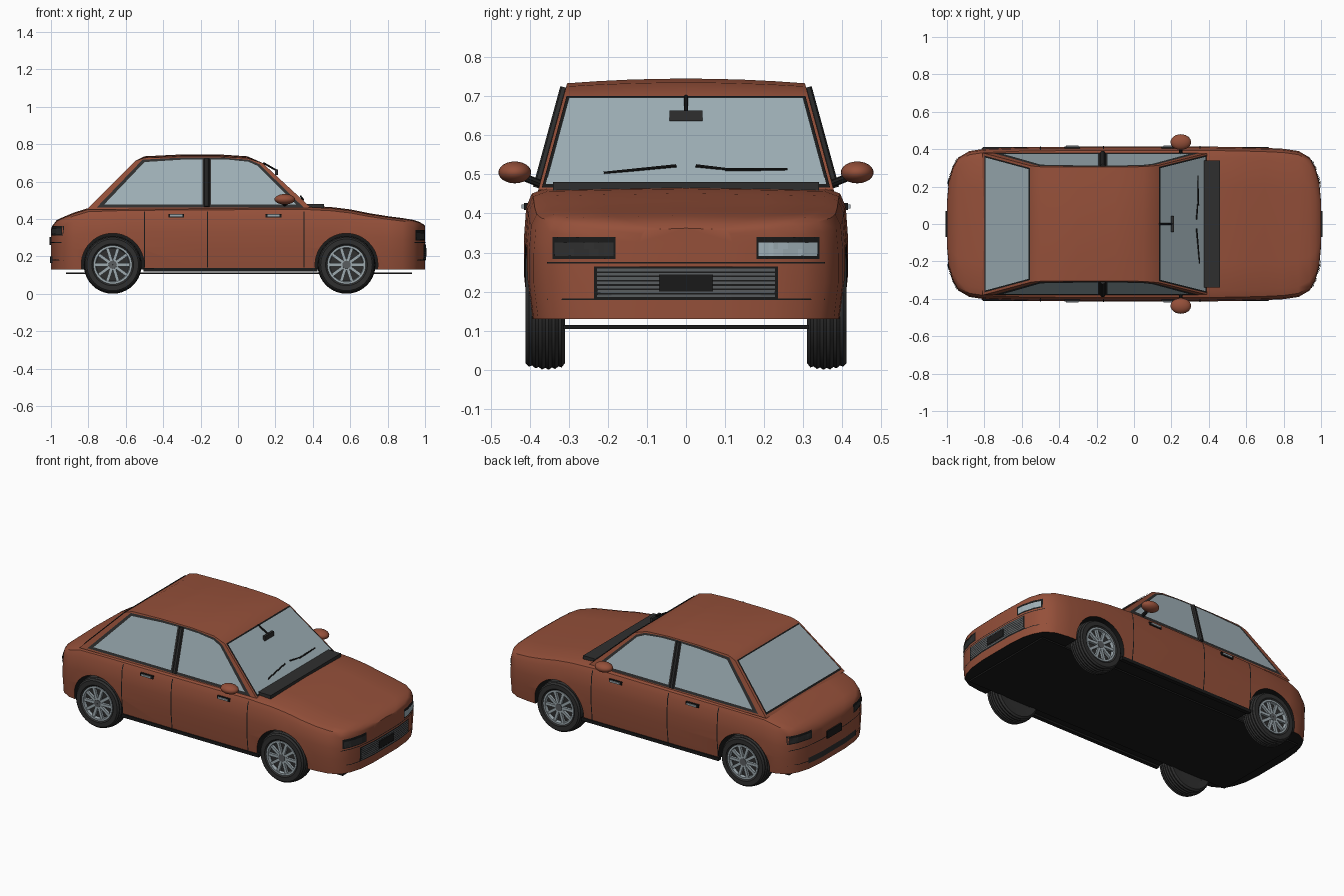
import bpy, bmesh, math
from mathutils import Vector

if "Cube" in bpy.data.objects:
    bpy.data.objects.remove(bpy.data.objects["Cube"])


def material(name, r, g, b):
    m = bpy.data.materials.new(name)
    m.use_nodes = True
    m.diffuse_color = (r, g, b, 1)
    m.node_tree.nodes["Principled BSDF"].inputs["Base Color"].default_value = (r, g, b, 1)
    return m


PAINT = material("rust paint", 0.30, 0.08, 0.042)
GLASS = material("pale glass", 0.35, 0.44, 0.48)
BLACK = material("black", 0.01, 0.01, 0.01)
RUBBER = material("dark rubber", 0.028, 0.028, 0.028)
ALLOY = material("alloy", 0.34, 0.40, 0.43)
GREY = material("grille grey", 0.10, 0.11, 0.115)


def make(name, verts, faces, *mats, outward=False, smooth=0):
    """Mesh object; open plates are turned to face away from the car's middle."""
    bm = bmesh.new()
    vs = [bm.verts.new(v) for v in verts]
    for f in faces:
        bm.faces.new([vs[i] for i in f])
    bm.normal_update()
    if outward:
        for f in bm.faces:
            if f.normal.dot(f.calc_center_median() - Vector((0, 0, 0.3))) < 0:
                f.normal_flip()
    else:
        bmesh.ops.recalc_face_normals(bm, faces=bm.faces)
    me = bpy.data.meshes.new(name)
    bm.to_mesh(me)
    bm.free()
    ob = bpy.data.objects.new(name, me)
    bpy.context.collection.objects.link(ob)
    for m in mats:
        me.materials.append(m)
    if smooth:
        shade(ob, smooth)
    return ob


def shade(ob, angle):
    bpy.ops.object.select_all(action='DESELECT')
    ob.select_set(True)
    bpy.context.view_layer.objects.active = ob
    bpy.ops.object.shade_smooth_by_angle(angle=math.radians(angle))


def grid_faces(rows, cols, wrap=False):
    last = cols if wrap else cols - 1
    return [(r * cols + c, r * cols + (c + 1) % cols,
             (r + 1) * cols + (c + 1) % cols, (r + 1) * cols + c)
            for r in range(rows - 1) for c in range(last)]


def box(name, centre, size, mat):
    c = Vector(centre)
    v = [c + Vector((x * size[0], y * size[1], z * size[2])) / 2
         for x in (-1, 1) for y in (-1, 1) for z in (-1, 1)]
    f = [(0, 1, 3, 2), (4, 6, 7, 5), (0, 4, 5, 1), (2, 3, 7, 6), (0, 2, 6, 4), (1, 5, 7, 3)]
    return make(name, v, f, mat)


def rod(name, a, b, r, mat):
    a, b = Vector(a), Vector(b)
    d = b - a
    bpy.ops.mesh.primitive_cylinder_add(vertices=8, radius=r, depth=d.length, location=(a + b) / 2)
    ob = bpy.context.object
    ob.name = name
    ob.rotation_euler = d.to_track_quat('Z', 'Y').to_euler()
    ob.data.materials.append(mat)
    return ob


def lerp(table, k):
    if k <= table[0][0]:
        return table[0][1:]
    for p, q in zip(table, table[1:]):
        if k <= q[0]:
            t = (k - p[0]) / (q[0] - p[0])
            return [u + (v - u) * t for u, v in zip(p[1:], q[1:])]
    return table[-1][1:]


# Lower body: stations (x, half width, top) and a shared section (height, width)
STATIONS = [(-1, .12, .345), (-.99, .23, .365), (-.97, .30, .39), (-.94, .355, .405),
            (-.88, .39, .43), (-.8, .402, .455), (-.6, .41, .462), (-.2, .415, .465),
            (.35, .415, .468), (.5, .412, .46), (.6, .41, .448), (.7, .407, .428),
            (.8, .402, .412), (.88, .39, .402), (.94, .355, .392), (.97, .30, .382),
            (.99, .23, .37), (1, .12, .36)]
SECTION = [(0, .97), (.35, 1), (.6, 1), (.85, .985), (.95, .95), (.99, .86), (1, .5), (1.01, 0)]
FLOOR = .13


def body_y(x, z):
    w, top = lerp(STATIONS, x)
    t = (z - FLOOR) / (top - FLOOR)
    return 0 if t > 1 else w * lerp(SECTION, t)[0]


def end_x(y, z, s):
    x = 1.0
    while x > .8 and body_y(s * x, z) < abs(y):
        x -= .002
    return s * x


half = SECTION + [(t, -f) for t, f in reversed(SECTION[:-1])]
verts = [(x, w * f, FLOOR + t * (top - FLOOR)) for x, w, top in STATIONS for t, f in half]
n, rows = len(half), len(STATIONS)
body = make("lower_body", verts, grid_faces(rows, n, True) +
            [tuple(range(n)), tuple(range((rows - 1) * n, rows * n))], PAINT, BLACK)
for f in body.data.polygons:
    f.material_index = int(f.normal.z < -.9)

# Wheel arches cut out of the body
WHEELS = [("front", .58), ("rear", -.67)]
SIDES = [("left", 1), ("right", -1)]
for end, wx in WHEELS:
    for side, s in SIDES:
        bpy.ops.mesh.primitive_cylinder_add(vertices=48, radius=.168, depth=.24,
                                            location=(wx, s * .39, .155), rotation=(math.pi / 2, 0, 0))
        cut = bpy.context.object
        cut.name = f"{end}_{side}_arch_cutter"
        cut.hide_render = True
        cut.data.materials.append(PAINT)
        cut.data.materials.append(BLACK)
        for f in cut.data.polygons:
            f.material_index = 1
        mod = body.modifiers.new("arch", 'BOOLEAN')
        mod.operation, mod.solver, mod.object = 'DIFFERENCE', 'EXACT', cut
        bpy.context.view_layer.objects.active = body
        bpy.ops.object.modifier_apply(modifier=mod.name)
        bpy.data.objects.remove(cut)
shade(body, 35)


# Cabin: side outline spread to a width that narrows with height
def cabin_y(z):
    return .378 - (z - .46) * .27


OUTLINE = [(-.81, .45, 0), (-.55, .71, 0), (-.5, .727, .008), (-.3, .733, .012),
           (-.1, .733, .012), (.05, .725, .01), (.13, .70, 0), (.39, .46, 0)]
across = [i / 4 for i in range(-4, 5)]
verts = [(x, u * cabin_y(z), z + c * (1 - u * u)) for x, z, c in OUTLINE for u in across]
m = len(across)
make("cabin", verts, grid_faces(len(OUTLINE), m) +
     [tuple(r * m + k for r in range(len(OUTLINE))) for k in (0, m - 1)], PAINT, smooth=25)


def side_plate(name, pts, s, lift, mat):
    make(name, [(x, s * (cabin_y(z) + lift), z) for x, z in pts], [tuple(range(len(pts)))],
         mat, outward=True)


def screen(name, a, b, inset, lift, mat):
    pts = [(x + math.copysign(lift, a[0] + .2), k * (cabin_y(z) - inset), z + lift)
           for (x, z), k in ((a, -1), (a, 1), (b, 1), (b, -1))]
    make(name, pts, [(0, 1, 2, 3)], mat, outward=True)


for side, s in SIDES:
    side_plate(f"{side}_window_frame", [(-.755, .462), (-.51, .717), (-.3, .728), (-.08, .728),
               (.06, .716), (.115, .692), (.35, .462)], s, .002, RUBBER)
    side_plate(f"{side}_rear_window", [(-.715, .478), (-.5, .704), (-.3, .717), (-.19, .719),
               (-.19, .478)], s, .005, GLASS)
    side_plate(f"{side}_front_window", [(-.145, .478), (-.145, .719), (-.05, .717), (.055, .706),
               (.105, .684), (.31, .478)], s, .005, GLASS)
    rod(f"{side}_pillar", (-.167, s * .378, .465), (-.167, s * .308, .722), .014, RUBBER)
screen("windshield_seal", (.132, .698), (.386, .464), .008, .002, BLACK)
screen("windshield", (.139, .692), (.378, .471), .016, .004, GLASS)
screen("rear_window_seal", (-.553, .707), (-.798, .462), .012, .002, BLACK)
screen("rear_window", (-.559, .701), (-.79, .47), .02, .004, GLASS)

# Cowl, wipers and inner mirror
box("cowl", (.415, 0, .466), (.09, .68, .03), RUBBER)
for i, (a, b) in enumerate([((.35, -.21, .503), (.335, -.025, .522)),
                            ((.335, .025, .522), (.345, .19, .502)),
                            ((.345, .10, .512), (.34, .26, .512))]):
    rod(f"wiper_{i}", a, b, .004, BLACK)
box("inner_mirror", (.206, 0, .65), (.014, .085, .028), RUBBER)
rod("inner_mirror_stem", (.135, 0, .70), (.205, 0, .66), .005, BLACK)

# Underside and sills
box("underbody_plate", (.005, 0, .11), (1.85, .63, .01), BLACK)


# Panels that follow the rounded nose and tail
def end_panel(name, y0, y1, z0, z1, s, mat, lift=.004):
    cols, rws = 13, 3
    v = []
    for r in range(rws):
        for c in range(cols):
            y = y0 + (y1 - y0) * c / (cols - 1)
            z = z0 + (z1 - z0) * r / (rws - 1)
            v.append((end_x(y, z, s) + s * lift, y, z))
    make(name, v, grid_faces(rws, cols), mat, outward=True)


for end, s in (("front", 1), ("rear", -1)):
    for k, z in enumerate((.178, .272)):
        end_panel(f"{end}_bumper_seam_{k}", -.355, .355, z, z + .004, s, BLACK, .003)
end_panel("grille_frame", -.236, .236, .18, .264, 1, BLACK)
for i in range(7):
    z = .186 + i * .011
    end_panel(f"grille_bar_{i}", -.228, .228, z, z + .007, 1, GREY, .006)
box("front_plate", (1, 0, .222), (.018, .138, .044), BLACK)
box("rear_plate", (-1, 0, .282), (.018, .138, .044), BLACK)
end_panel("rear_vent", -.23, .23, .165, .2, -1, RUBBER)
for side, s in SIDES:
    end_panel(f"{side}_headlamp_frame", s * .18, s * .342, .284, .34, 1, BLACK)
    end_panel(f"{side}_headlamp", s * .186, s * .336, .291, .326, 1,
              GLASS if s > 0 else RUBBER, .007)
    end_panel(f"{side}_tail_lamp", s * .2, s * .358, .312, .362, -1, BLACK)
    end_panel(f"{side}_tail_lens", s * .208, s * .35, .32, .35, -1, RUBBER, .007)

# Door seams, handles, sills and side mirrors
for side, s in SIDES:
    for k, x in enumerate((-.5, -.163, .352)):
        zs = [.14 + .03 * i for i in range(11)]
        v = [(x + d, s * (body_y(x, z) + .002), z) for z in zs for d in (-.003, .003)]
        make(f"{side}_door_seam_{k}", v, grid_faces(len(zs), 2), BLACK, outward=True)
    for k, x in enumerate((-.33, .19)):
        box(f"{side}_handle_{k}", (x, s * .414, .418), (.065, .014, .011), ALLOY)
        box(f"{side}_handle_recess_{k}", (x, s * .409, .418), (.085, .012, .018), BLACK)
    box(f"{side}_sill", (-.04, s * .396, .128), (.93, .025, .02), BLACK)
    bpy.ops.mesh.primitive_uv_sphere_add(segments=24, ring_count=12, radius=1,
                                         location=(.25, s * .438, .505))
    mirror = bpy.context.object
    mirror.name = f"{side}_mirror"
    mirror.scale = (.055, .042, .028)
    mirror.data.materials.append(PAINT)
    shade(mirror, 60)
    rod(f"{side}_mirror_arm", (.25, s * .37, .475), (.25, s * .42, .495), .01, BLACK)


# Wheels
def lathe(name, profile, x, s, mat, seg=40):
    v = [(x + r * math.cos(a), s * y, .155 + r * math.sin(a))
         for r, y in profile for a in [2 * math.pi * i / seg for i in range(seg)]]
    make(name, v, grid_faces(len(profile), seg, True), mat, smooth=35)


TREAD = [(.148 + .007 * math.sin(math.pi * (i + .5) / 10) - (.005 if i % 2 else 0), .318 + .0084 * i)
         for i in range(11)]
TIRE = [(.1, .312), (.138, .31)] + TREAD + [(.138, .411), (.112, .411), (.102, .402), (.1, .312)]
RIM = [(.103, .39), (.103, .408), (.092, .408), (.088, .39), (.103, .39)]
for end, wx in WHEELS:
    for side, s in SIDES:
        tag = f"{end}_{side}"
        lathe(tag + "_tire", TIRE, wx, s, RUBBER)
        lathe(tag + "_rim", RIM, wx, s, ALLOY)
        lathe(tag + "_brake_disc", [(.001, .315), (.1, .315), (.1, .385), (.001, .385)], wx, s, RUBBER)
        lathe(tag + "_hub", [(.001, .38), (.024, .38), (.022, .406), (.001, .406)], wx, s, GREY, 16)
        for i in range(10):
            a = math.tau * i / 10
            spoke = box(f"{tag}_spoke_{i}", (.056, 0, 0), (.078, .014, .017), ALLOY)
            spoke.location = (wx, s * .397, .155)
            spoke.rotation_euler = (0, a, 0)
